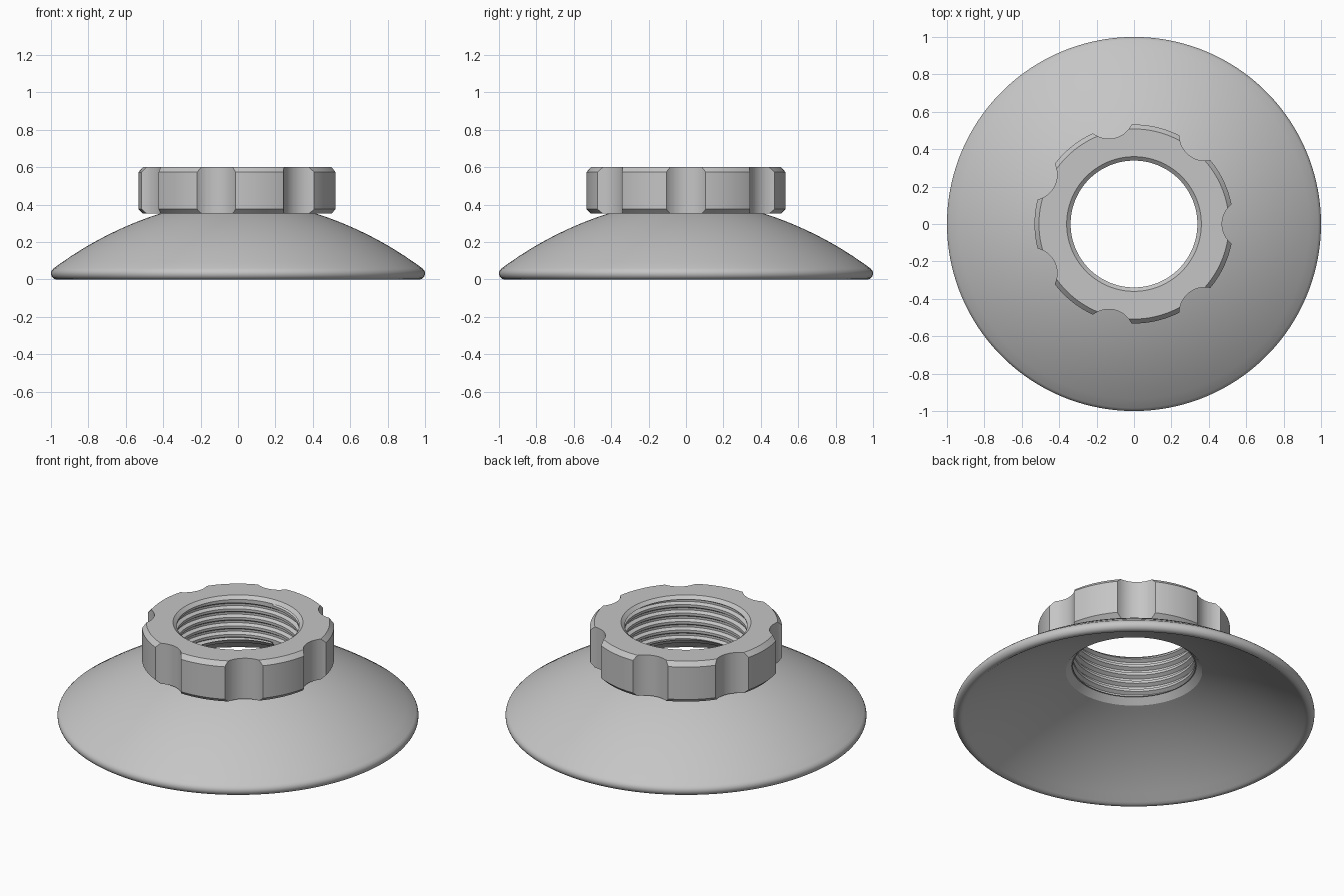
import bpy, bmesh
from math import sin, cos, pi, radians

if "Cube" in bpy.data.objects:
    bpy.data.objects.remove(bpy.data.objects["Cube"])

SEGS = 140
grey = bpy.data.materials.new("plain_grey")
grey.use_nodes = True
colour = (0.56, 0.56, 0.56, 1)
grey.diffuse_color = colour
grey.node_tree.nodes["Principled BSDF"].inputs["Base Color"].default_value = colour


def make_object(name, bm):
    mesh = bpy.data.meshes.new(name)
    bm.to_mesh(mesh)
    bm.free()
    mesh.materials.append(grey)
    obj = bpy.data.objects.new(name, mesh)
    bpy.context.collection.objects.link(obj)
    return obj


def select_only(obj):
    bpy.ops.object.select_all(action='DESELECT')
    obj.select_set(True)
    bpy.context.view_layer.objects.active = obj


def smooth(obj):
    select_only(obj)
    bpy.ops.object.shade_smooth_by_angle(angle=radians(28))


def revolve(name, profile_at, closed):
    """Revolve a profile of (radius, height) points; it may change with the angle."""
    bm = bmesh.new()
    columns = []
    for i in range(SEGS):
        a = 2 * pi * i / SEGS
        columns.append([bm.verts.new((r * cos(a), r * sin(a), z))
                        for r, z in profile_at(i / SEGS)])
    n = len(columns[0])
    for i in range(SEGS):
        here, there = columns[i], columns[(i + 1) % SEGS]
        for k in range(n if closed else n - 1):
            m = (k + 1) % n
            bm.faces.new((here[k], there[k], there[m], here[m]))
    return bm


def curve(p, q, r, steps=12):
    """Quadratic curve from p to r, pulled towards q."""
    points = []
    for i in range(steps + 1):
        t = i / steps
        points.append(tuple((1 - t) ** 2 * a + 2 * t * (1 - t) * b + t * t * c
                            for a, b, c in zip(p, q, r)))
    return points


# Flared dish with a rounded rim
bead = [(0.968 + 0.032 * cos(radians(a)), 0.032 + 0.032 * sin(radians(a)))
        for a in range(50, -126, -16)]
dish_profile = (curve((0.378, 0.364), (0.7, 0.27), (0.985, 0.06))
                + bead
                + curve((0.945, 0.01), (0.68, 0.205), (0.378, 0.30)))
bm = revolve("dish", lambda turn: dish_profile, True)
bmesh.ops.recalc_face_normals(bm, faces=bm.faces)
smooth(make_object("dish", bm))

# Chamfered grip ring
ring_profile = [(0.36, 0.6), (0.508, 0.6), (0.532, 0.574), (0.532, 0.376),
                (0.508, 0.352), (0.36, 0.352)]
bm = revolve("grip_ring", lambda turn: ring_profile, True)
bmesh.ops.recalc_face_normals(bm, faces=bm.faces)
grip_ring = make_object("grip_ring", bm)

# Seven finger scallops cut out of the ring
bm = bmesh.new()
for i in range(7):
    a = 2 * pi * i / 7
    made = bmesh.ops.create_cone(bm, cap_ends=True, segments=64, radius1=0.135,
                                 radius2=0.135, depth=0.6)
    bmesh.ops.translate(bm, verts=made["verts"],
                        vec=(0.606 * cos(a), 0.606 * sin(a), 0.48))
cutter = make_object("scallop_cutter", bm)
cutter.hide_render = True
cut = grip_ring.modifiers.new("scallops", 'BOOLEAN')
cut.operation = 'DIFFERENCE'
cut.solver = 'EXACT'
cut.object = cutter
select_only(grip_ring)
bpy.ops.object.modifier_apply(modifier=cut.name)
bpy.data.objects.remove(cutter)
smooth(grip_ring)

# Threaded bore: a trapezoid thread climbing as a helix between two chamfers
LOW, HIGH, PITCH = 0.335, 0.582, 0.052
CREST, ROOT = 0.339, 0.359
tooth = [(0, CREST), (0.3, CREST), (0.5, ROOT), (0.75, ROOT)]


def bore_profile(turn):
    points = [(0.378, 0.30), (0.345, LOW)]
    for k in range(-1, 6):
        for phase, radius in tooth:
            z = LOW + PITCH * (k + phase + turn)
            inside = LOW < z < HIGH
            points.append((radius if inside else CREST, min(max(z, LOW), HIGH)))
    return points + [(CREST, HIGH), (0.36, 0.6)]


def shifted_bore():
    """Join the last column to the first one a full turn higher."""
    bm = bmesh.new()
    columns = []
    for i in range(SEGS + 1):
        a = 2 * pi * i / SEGS
        columns.append([bm.verts.new((r * cos(a), r * sin(a), z))
                        for r, z in bore_profile(i / SEGS)])
    for here, there in zip(columns, columns[1:]):
        for k in range(len(here) - 1):
            bm.faces.new((here[k], here[k + 1], there[k + 1], there[k]))
    bmesh.ops.remove_doubles(bm, verts=bm.verts, dist=0.0002)
    return bm


smooth(make_object("threaded_bore", shifted_bore()))
